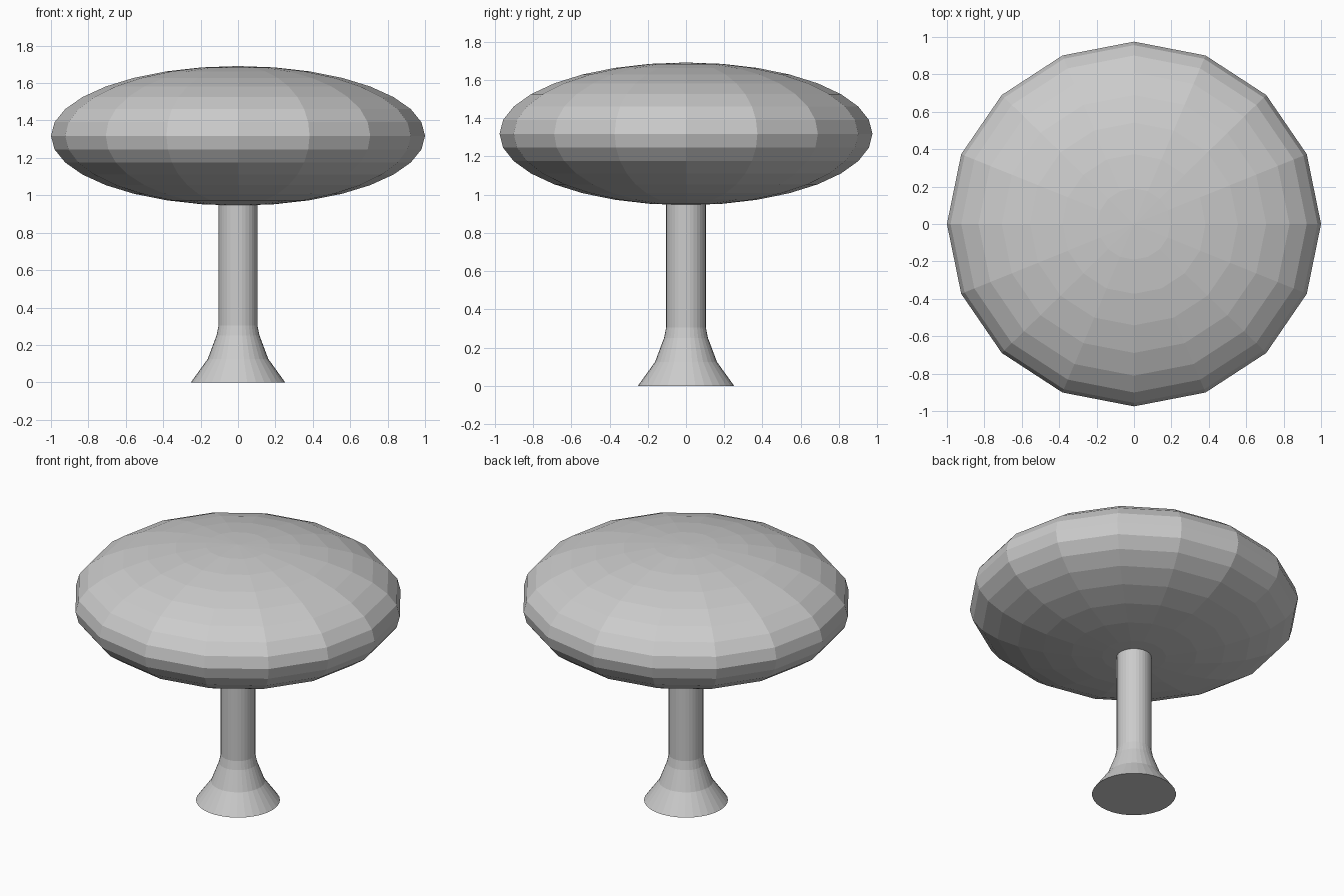
import bpy, bmesh
from math import cos, sin, pi

if "Cube" in bpy.data.objects:
    bpy.data.objects.remove(bpy.data.objects["Cube"])


def make_object(name, bm):
    bmesh.ops.recalc_face_normals(bm, faces=bm.faces)
    mesh = bpy.data.meshes.new(name)
    bm.to_mesh(mesh)
    bm.free()
    obj = bpy.data.objects.new(name, mesh)
    bpy.context.collection.objects.link(obj)
    return obj


# Canopy: flattened, flat-shaded low-poly sphere
bm = bmesh.new()
bmesh.ops.create_uvsphere(bm, u_segments=16, v_segments=16, radius=1)
bmesh.ops.scale(bm, vec=(1.0, 0.975, 0.373), verts=bm.verts)
canopy = make_object("canopy", bm)
canopy.location.z = 1.318

# Trunk: turned profile (radius, height) with a flared foot, capped at both ends
profile = [(0.252, 0), (0.162, 0.125), (0.115, 0.25), (0.104, 0.305), (0.104, 1.0)]
sides = 32
bm = bmesh.new()
rings = [[bm.verts.new((r * cos(2 * pi * i / sides), r * sin(2 * pi * i / sides), z))
          for i in range(sides)] for r, z in profile]
for low, high in zip(rings, rings[1:]):
    for i in range(sides):
        j = (i + 1) % sides
        bm.faces.new((low[i], low[j], high[j], high[i]))
bm.faces.new(rings[0][::-1])
bm.faces.new(rings[-1])
make_object("trunk", bm)
